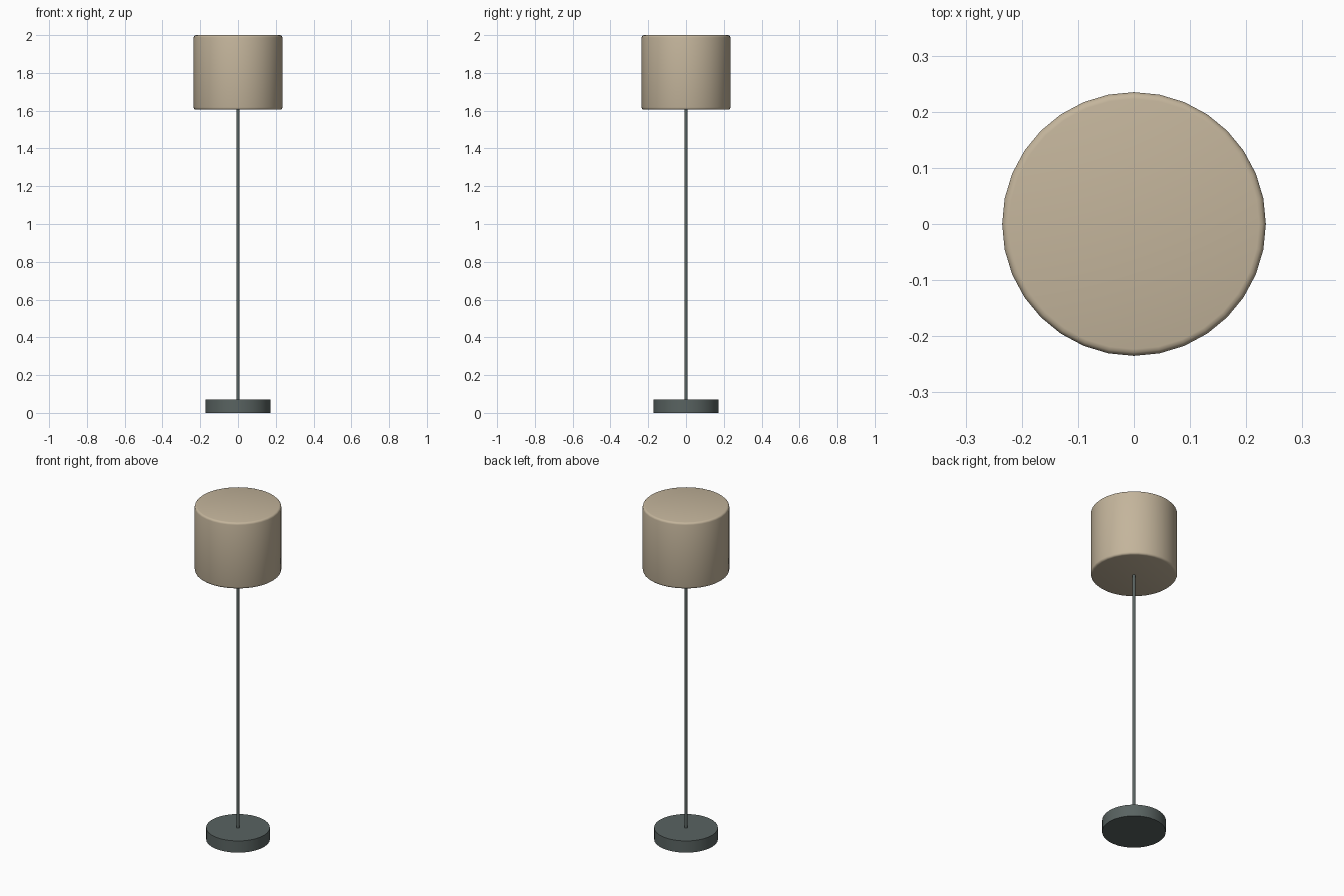
import bpy, math

if "Cube" in bpy.data.objects:
    bpy.data.objects.remove(bpy.data.objects["Cube"])


def material(name, rgb):
    m = bpy.data.materials.new(name)
    m.diffuse_color = (*rgb, 1.0)
    m.use_nodes = True
    m.node_tree.nodes["Principled BSDF"].inputs["Base Color"].default_value = m.diffuse_color
    return m


linen = material("beige linen", (0.55, 0.46, 0.33))
metal = material("dark grey metal", (0.10, 0.125, 0.12))


def cylinder(name, radius, z0, z1, sides, mat, bevel=0.0):
    """Upright smooth-sided cylinder from z0 to z1 with optional rounded rims."""
    bpy.ops.mesh.primitive_cylinder_add(
        vertices=sides, radius=radius, depth=z1 - z0, location=(0, 0, (z0 + z1) / 2))
    ob = bpy.context.object
    ob.name = name
    ob.data.materials.append(mat)
    if bevel:
        mod = ob.modifiers.new("rounded_rim", 'BEVEL')
        mod.width = bevel
        mod.segments = 3
        mod.limit_method = 'ANGLE'
        mod.angle_limit = math.radians(40)
        bpy.ops.object.modifier_apply(modifier=mod.name)
    bpy.ops.object.shade_smooth_by_angle(angle=math.radians(35))
    return ob


# Round foot
cylinder("base", 0.173, 0.0, 0.07, 32, metal)
# Thin pole, reaching the closed underside of the shade
cylinder("pole", 0.009, 0.07, 1.615, 16, metal)
# Closed drum shade with softened rims
cylinder("lamp_shade", 0.235, 1.605, 2.0, 32, linen, bevel=0.012)
